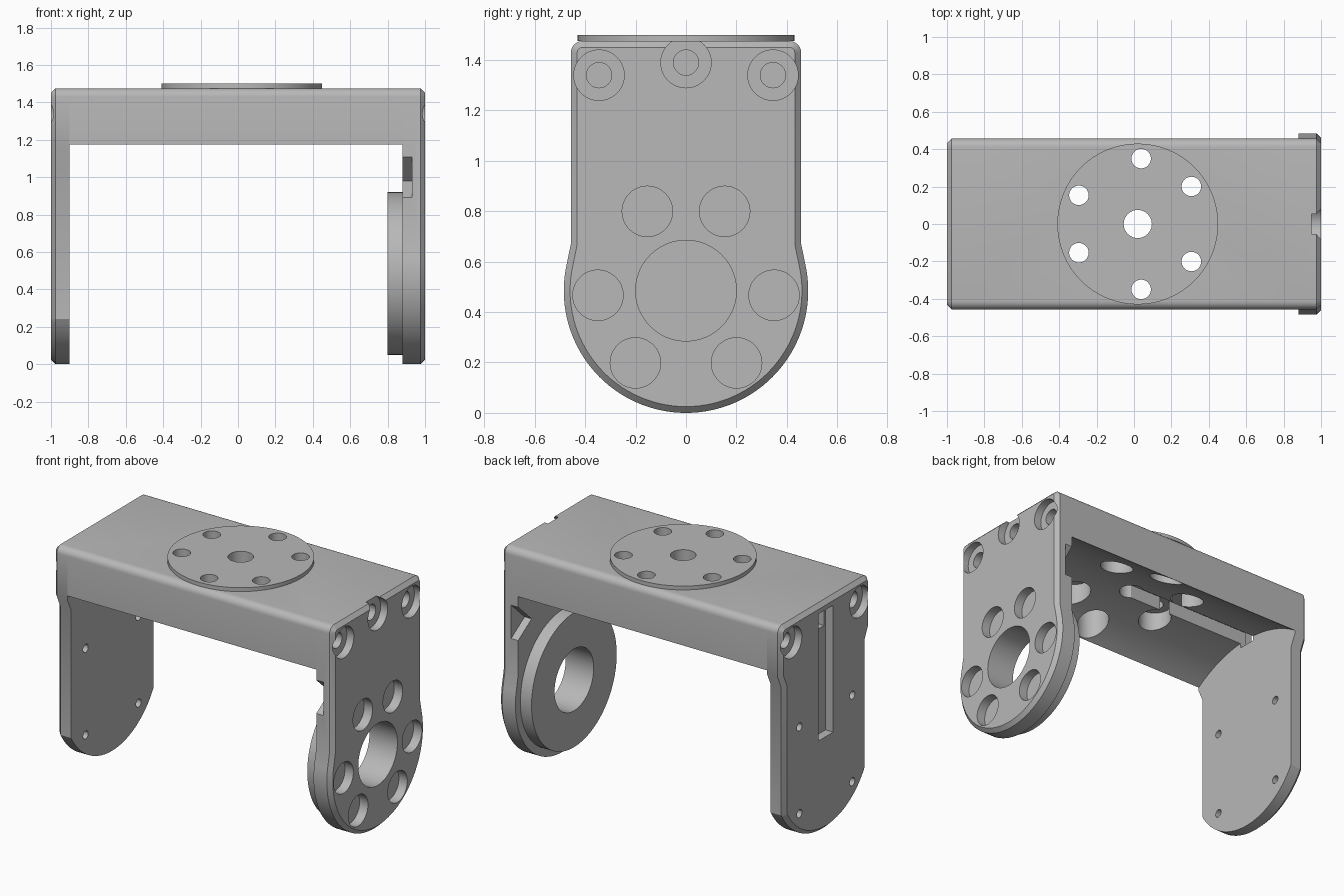
import bpy, bmesh, math
from mathutils import Matrix

if "Cube" in bpy.data.objects:
    bpy.data.objects.remove(bpy.data.objects["Cube"])

AXIS_Z = 0.485          # height of the pivot axis
TOP = 1.475             # top of the bridge
HALF = 0.457            # half depth of the bridge
CLEAR = 0.828           # clearance radius under the bridge

metal = bpy.data.materials.new("grey_metal")
metal.use_nodes = True
GREY = (0.48, 0.48, 0.48, 1)
metal.diffuse_color = GREY
metal.node_tree.nodes["Principled BSDF"].inputs["Base Color"].default_value = GREY


def make(name, bm):
    bmesh.ops.recalc_face_normals(bm, faces=bm.faces[:])
    mesh = bpy.data.meshes.new(name)
    bm.to_mesh(mesh)
    bm.free()
    mesh.materials.append(metal)
    obj = bpy.data.objects.new(name, mesh)
    bpy.context.collection.objects.link(obj)
    return obj


def prism(name, profile, x0, x1, chamfer=0):
    """Extrude a (y, z) outline from x0 to x1, chamfering the x1 end."""
    bm = bmesh.new()
    step = math.copysign(chamfer, x1 - x0)
    lo = [bm.verts.new((x0, y, z)) for y, z in profile]
    hi = [bm.verts.new((x1 - step, y, z)) for y, z in profile]
    n = len(lo)
    bm.faces.new(lo)
    cap = bm.faces.new(hi)
    for i in range(n):
        j = (i + 1) % n
        bm.faces.new((lo[i], lo[j], hi[j], hi[i]))
    bmesh.ops.recalc_face_normals(bm, faces=bm.faces[:])
    if chamfer:
        bmesh.ops.inset_region(bm, faces=[cap], thickness=chamfer, depth=chamfer,
                               use_even_offset=True)
    return make(name, bm)


def cylinder(name, axis, u, v, a, b, r, r_end=None, sides=48):
    """Cylinder or cone from a to b; (u, v) is (y, z) on axis x, (x, y) on axis z."""
    bm = bmesh.new()
    bmesh.ops.create_cone(bm, cap_ends=True, segments=sides, radius1=r,
                          radius2=r if r_end is None else r_end, depth=abs(b - a))
    mid = (a + b) / 2
    if axis == "x":
        turn = Matrix.Rotation(math.copysign(math.pi / 2, b - a), 4, "Y")
        bm.transform(Matrix.Translation((mid, u, v)) @ turn)
    else:
        bm.transform(Matrix.Translation((u, v, mid)))
    return make(name, bm)


def box(name, x0, x1, half_y, z0, z1):
    return prism(name, [(-half_y, z0), (half_y, z0), (half_y, z1), (-half_y, z1)], x0, x1)


def arc(cy, cz, r, start, end, n):
    angles = [math.radians(start + (end - start) * i / n) for i in range(n + 1)]
    return [(cy + r * math.cos(t), cz + r * math.sin(t)) for t in angles]


def mirrored(half):
    """Close an outline from its +y half, listed bottom to top."""
    return half + [(-y, z) for y, z in reversed(half) if y > 1e-5]


def cut(targets, cutters):
    for cutter in cutters:
        for target in targets:
            mod = target.modifiers.new("cut", "BOOLEAN")
            mod.operation, mod.solver, mod.object = "DIFFERENCE", "EXACT", cutter
            bpy.context.view_layer.objects.active = target
            bpy.ops.object.modifier_apply(modifier=mod.name)
        bpy.data.objects.remove(cutter)


R = 0.045
corner = arc(HALF - R, TOP - R, R, 0, 90, 6)

# Bridge with an arched underside
reach = math.degrees(math.acos(HALF / CLEAR))
arch = arc(0, AXIS_Z, CLEAR, 90, reach, 16)
bridge = prism("bridge", mirrored(arch + corner), -0.9, 0.88)

# Right arm: rounded foot slightly wider than the bridge
foot = arc(0, AXIS_Z, 0.485, -90, 10, 30)
right_arm = prism("right_arm", mirrored(foot + [(HALF, 0.67)] + corner), 0.88, 1.0, 0.025)

# Left arm: narrower leg with a clipped round foot
NARROW = 0.42
clip = -math.degrees(math.acos(NARROW / 0.485))
foot = arc(0, AXIS_Z, 0.485, -90, clip, 20)
left_arm = prism("left_arm", mirrored(foot + [(NARROW, 1.07), (HALF, 1.15)] + corner),
                 -0.9, -1.0, 0.025)

# Pivot flange inside the right arm, and the mounting disc on top
pivot_flange = cylinder("pivot_flange", "x", 0, AXIS_Z, 0.80, 0.88, 0.435, sides=64)
DISC_X = 0.02
mount_disc = cylinder("mount_disc", "z", DISC_X, 0, TOP, 1.5, 0.43, sides=64)

# Bolt circle shared by the flange and the disc
bolts = [(0.35 * math.cos(math.radians(s * a)), 0.35 * math.sin(math.radians(s * a)))
         for a in (26, 93, 145) for s in (1, -1)]

for along, across in bolts:
    y, z = across, AXIS_Z + along
    cut([right_arm], [cylinder("counterbore", "x", y, z, 0.94, 1.1, 0.1)])
    cut([right_arm, pivot_flange], [cylinder("bolt", "x", y, z, 0.7, 1.1, 0.052)])
    x, y = DISC_X - along, across
    cut([bridge], [cylinder("counterbore", "z", x, y, 1.0, 1.40, 0.1)])
    cut([bridge, mount_disc], [cylinder("bolt", "z", x, y, 1.0, 1.6, 0.052)])
cut([right_arm, pivot_flange], [cylinder("bore", "x", 0, AXIS_Z, 0.7, 1.1, 0.2)])
cut([bridge, mount_disc], [cylinder("bore", "z", DISC_X, 0, 1.0, 1.6, 0.075)])

# Blind, cone-tipped screw holes in both ends
screws = [(1, 0.345, 1.34), (1, -0.345, 1.34), (1, 0, 1.39),
          (-1, 0.345, 1.34), (-1, -0.345, 1.34)]
for side, y, z in screws:
    arm = right_arm if side > 0 else left_arm
    cut([arm], [cylinder("head", "x", y, z, 0.95 * side, 1.1 * side, 0.1)])
    cut([arm, bridge], [cylinder("shank", "x", y, z, 0.83 * side, 1.05 * side, 0.05)])
    cut([bridge], [cylinder("tip", "x", y, z, 0.79 * side, 0.831 * side, 0.002, 0.05)])

# Side notches behind the flange
for s in (1, -1):
    notch = [(s * 0.60, 1.24), (s * 0.32, 0.98), (s * 0.60, 0.80)]
    cut([right_arm], [prism("notch", notch, 0.8, 0.93)])

# Bearing opening, seat and small fixing holes in the left arm
cut([left_arm], [cylinder("opening", "x", 0, AXIS_Z, -1.1, -0.8, 0.285, sides=64),
                 cylinder("seat", "x", 0, AXIS_Z, -0.93, -0.8, 0.35, sides=64)])
for y in (0.27, -0.27):
    for dz in (0.28, -0.28):
        cut([left_arm], [cylinder("fixing", "x", y, AXIS_Z + dz, -1.1, -0.8, 0.026, sides=24)])

# Cable channel: up the outside of the left arm and along under the bridge
cut([left_arm], [box("arm_slot", -1.1, -0.945, 0.075, 0.6, 1.42)])
cut([bridge, left_arm], [box("bridge_slot", -0.96, DISC_X, 0.06, 1.28, 1.40)])

# Smooth curved walls, keep edges crisp
for obj in (bridge, right_arm, left_arm, pivot_flange, mount_disc):
    bpy.ops.object.select_all(action="DESELECT")
    obj.select_set(True)
    bpy.context.view_layer.objects.active = obj
    bpy.ops.object.shade_smooth_by_angle(angle=math.radians(25))
